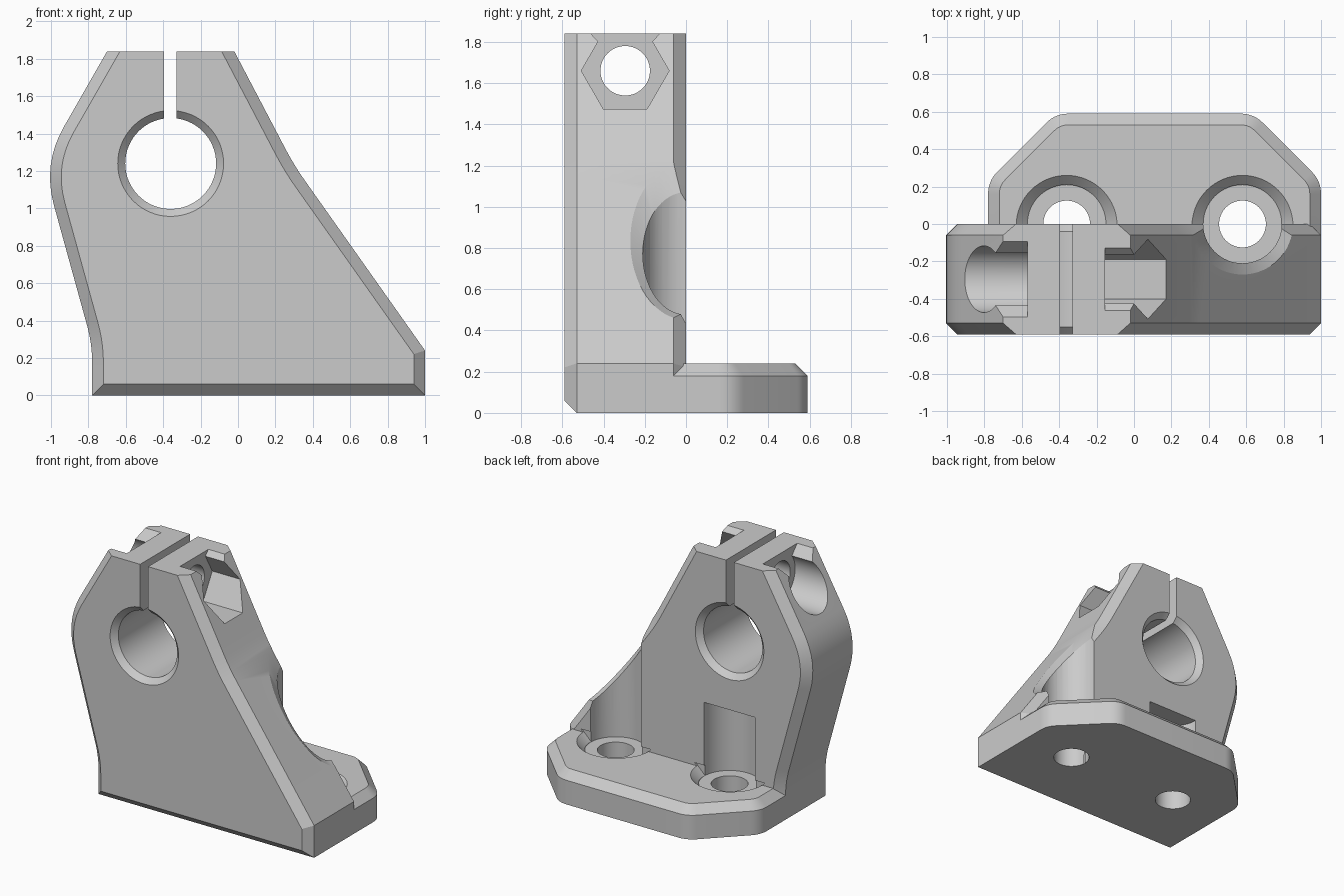
import bpy, bmesh
from math import cos, sin, pi
from mathutils import Vector

cube = bpy.data.objects.get("Cube")
if cube:
    bpy.data.objects.remove(cube, do_unlink=True)

grey = bpy.data.materials.new("plain_grey")
grey.use_nodes = True
grey.diffuse_color = (0.6, 0.6, 0.6, 1)
for node in grey.node_tree.nodes:
    if node.type == 'BSDF_PRINCIPLED':
        node.inputs["Base Color"].default_value = grey.diffuse_color


def loft(name, rings):
    """Closed solid through matching rings of points."""
    bm = bmesh.new()
    loops = [[bm.verts.new(p) for p in ring] for ring in rings]
    n = len(loops[0])
    for a, b in zip(loops, loops[1:]):
        for i in range(n):
            j = (i + 1) % n
            bm.faces.new((a[i], a[j], b[j], b[i]))
    bm.faces.new(loops[0])
    bm.faces.new(loops[-1])
    bmesh.ops.recalc_face_normals(bm, faces=bm.faces)
    mesh = bpy.data.meshes.new(name)
    bm.to_mesh(mesh)
    bm.free()
    mesh.materials.append(grey)
    obj = bpy.data.objects.new(name, mesh)
    bpy.context.collection.objects.link(obj)
    return obj


def combine(target, other, operation='DIFFERENCE'):
    other.hide_render = True
    mod = target.modifiers.new("combine", 'BOOLEAN')
    mod.operation = operation
    mod.solver = 'EXACT'
    mod.object = other
    bpy.context.view_layer.objects.active = target
    bpy.ops.object.modifier_apply(modifier=mod.name)
    bpy.data.objects.remove(other, do_unlink=True)


def outline(corners, steps=8):
    """Polygon with corners rounded by the given tangent length."""
    pts = []
    for i, (x, y, t) in enumerate(corners):
        c = Vector((x, y))
        if not t:
            pts.append(c)
            continue
        a = Vector(corners[i - 1][:2])
        b = Vector(corners[(i + 1) % len(corners)][:2])
        a = c + (a - c).normalized() * t
        b = c + (b - c).normalized() * t
        for k in range(steps + 1):
            s = k / steps
            pts.append(a * (1 - s) ** 2 + c * 2 * s * (1 - s) + b * s * s)
    return pts


def inset(pts, d, keep):
    """Inset a counter-clockwise outline; level edges at keep heights stay."""
    lines = []
    for i, a in enumerate(pts):
        b = pts[(i + 1) % len(pts)]
        e = (b - a).normalized()
        normal = Vector((-e.y, e.x))
        fixed = any(abs(a.y - k) + abs(b.y - k) < 1e-4 for k in keep)
        lines.append((normal, normal.dot(a) + (0 if fixed else d)))
    out = []
    for i in range(len(pts)):
        (m, p), (n, q) = lines[i - 1], lines[i]
        det = m.x * n.y - m.y * n.x
        out.append(Vector(((p * n.y - q * m.y) / det, (m.x * q - n.x * p) / det)))
    return out


def disc(axis, pos, centre, r, n=64, turn=2 * pi):
    ring = []
    count = n if turn > pi else n + 1
    for i in range(count):
        p = [centre[0] + r * cos(turn * i / n), centre[1] + r * sin(turn * i / n)]
        p.insert("xyz".index(axis), pos)
        ring.append(p)
    return ring


def bore(axis, centre, stations, n=64):
    return loft("cutter", [disc(axis, pos, centre, r, n) for pos, r in stations])


def prism_x(x0, x1, section):
    return loft("cutter", [[(x, y, z) for y, z in section] for x in (x0, x1)])


TOP, BACK_Y, EDGE = 1.84, -0.59, 0.06

# Upright clamp plate with chamfered front and back rims
side = outline([(-0.78, 0, 0), (1, 0, 0), (1, 0.24, 0), (0.3, 1.23, 0.1),
                (-0.02, TOP, 0), (-0.70, TOP, 0), (-1.045, 1.237, 0.23),
                (-0.78, 0.276, 0.1)])
front = inset(side, EDGE, (TOP,))
rear = inset(side, EDGE, (TOP, 0))
bracket = loft("shaft_bracket", [[(p.x, y, p.y) for p in ring] for ring, y in (
    (front, BACK_Y), (side, BACK_Y + EDGE), (side, -EDGE), (rear, 0))])

# Foot with clipped corners and chamfered upper rim
plan = outline([(-0.78, -0.2, 0), (1, -0.2, 0), (1, 0.23, 0.07), (0.64, 0.59, 0.07),
                (-0.42, 0.59, 0.07), (-0.78, 0.23, 0.07)])
rim = inset(plan, EDGE, (-0.2,))
foot = loft("foot", [[(p.x, p.y, z) for p in ring] for ring, z in (
    (plan, 0), (plan, 0.18), (rim, 0.24))])
combine(bracket, foot, 'UNION')

# Shaft bore, chamfered at both ends, and clamp slot
combine(bracket, bore('y', (-0.36, 1.24), (
    (-0.63, 0.323), (-0.55, 0.243), (-0.04, 0.243), (0.04, 0.323))))
combine(bracket, prism_x(-0.395, -0.33, [(-1, 1.3), (1, 1.3), (1, 2), (-1, 2)]))

# Clamp bolt hole, round head recess and hexagonal nut recess
bolt = (-0.295, 1.66)
combine(bracket, bore('x', bolt, ((-1.2, 0.12), (1.2, 0.12))))
combine(bracket, bore('x', bolt, ((-1.2, 0.178), (-0.57, 0.178))))
combine(bracket, bore('x', bolt, ((-0.155, 0.213), (0.6, 0.213)), 6))

# Flared openings above the two recesses
for x0, x1, low, w0, w1 in ((-1.2, -0.57, 1.77, 0.14, 0.22),
                            (-0.155, 0.6, 1.80, 0.13, 0.185)):
    y = bolt[0]
    combine(bracket, prism_x(x0, x1, [(y - w0, low), (y + w0, low),
                                      (y + w1, 1.86), (y - w1, 1.86)]))

# Mounting holes with screw head clearance cut up into the plate
for x, ceiling in ((-0.36, 0.73), (0.58, 2)):
    combine(bracket, bore('z', (x, 0), ((0.18, 0.21), (ceiling, 0.21))))
    combine(bracket, bore('z', (x, 0), ((-0.1, 0.125), (0.3, 0.125))))
    combine(bracket, loft("cutter", [disc('z', z, (x, -0.01), r, 32, pi)
                                     for z, r in ((0.18, 0.21), (0.26, 0.29))]))

# Chamfer where the tall clearance breaks through the sloping side
rings = []
for r, lift in ((0.20, -0.07), (0.30, 0.03)):
    rings.append([(x, y, 0.24 + 1.414 * (1 - x) + lift)
                  for x, y, _ in disc('z', 0, (0.58, 0), r)])
combine(bracket, loft("cutter", rings))

# Smooth curved walls, crisp edges
bpy.ops.object.select_all(action='DESELECT')
bracket.select_set(True)
bpy.context.view_layer.objects.active = bracket
bpy.ops.object.shade_smooth_by_angle(angle=pi / 9)
